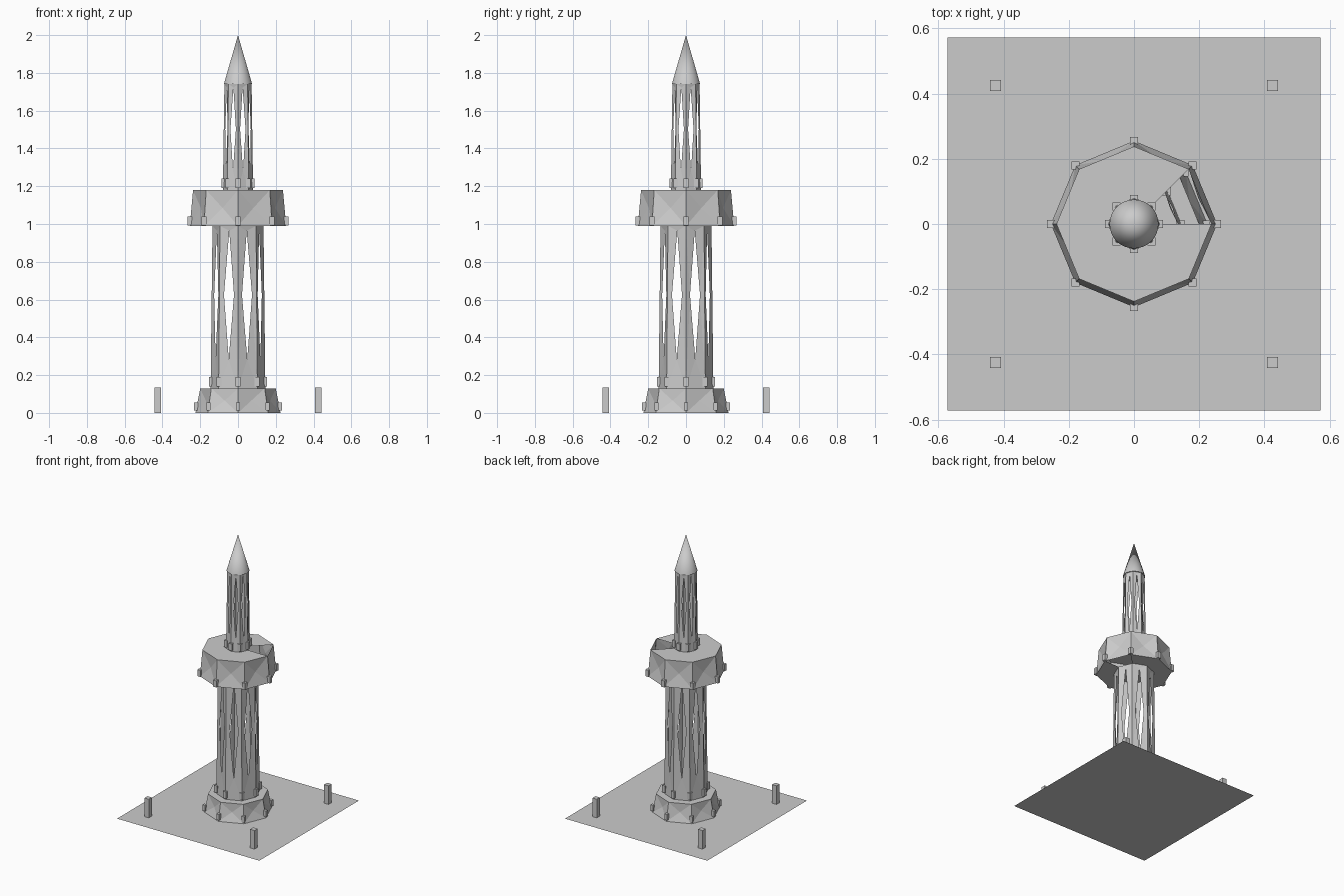
import bpy, bmesh, math
from mathutils import Vector

if "Cube" in bpy.data.objects:
    bpy.data.objects.remove(bpy.data.objects["Cube"])

stone = bpy.data.materials.new("grey stone")
stone.diffuse_color = (0.6, 0.6, 0.6, 1)
stone.use_nodes = True
stone.node_tree.nodes["Principled BSDF"].inputs["Base Color"].default_value = stone.diffuse_color


def finish(bm, name, smooth=False):
    me = bpy.data.meshes.new(name)
    bm.to_mesh(me)
    bm.free()
    me.materials.append(stone)
    ob = bpy.data.objects.new(name, me)
    bpy.context.collection.objects.link(ob)
    if smooth:
        for p in me.polygons:
            p.use_smooth = len(p.vertices) < 5
    return ob


def ring(r, z):
    return [Vector((r * math.cos(i * math.pi / 4), r * math.sin(i * math.pi / 4), z)) for i in range(8)]


def tier(name, r0, r1, z0, z1, half, low, high, recess, filled):
    """Octagonal wall: each panel folds inwards to a diamond, open or filled."""
    bm = bmesh.new()
    lo, hi = ring(r0, z0), ring(r1, z1)
    for i in range(8):
        a, b, c, d = lo[i], lo[(i + 1) % 8], hi[(i + 1) % 8], hi[i]
        inward = Vector((-(a + b).x, -(a + b).y, 0)).normalized() * recess

        def at(u, v):
            return a.lerp(b, u).lerp(d.lerp(c, u), v) + inward
        mid = (low + high) / 2
        if filled:
            tris = [(p, q, at(0.5, 0.5)) for p, q in ((a, b), (b, c), (c, d), (d, a))]
        else:
            s, e, n, w = at(.5, low), at(.5 + half, mid), at(.5, high), at(.5 - half, mid)
            tris = [(a, b, s), (b, e, s), (b, c, e), (c, n, e), (c, d, n), (d, w, n), (d, a, w), (a, s, w)]
        for t in tris:
            bm.faces.new([bm.verts.new(p) for p in t])
    bmesh.ops.remove_doubles(bm, verts=bm.verts, dist=1e-5)
    return finish(bm, name)


def cap(name, r, z, skip_first=False, up=True):
    """Octagonal floor made of eight wedges, the first optionally left open."""
    bm = bmesh.new()
    pts = ring(r, z)
    for i in range(1 if skip_first else 0, 8):
        t = [Vector((0, 0, z)), pts[i], pts[(i + 1) % 8]]
        bm.faces.new([bm.verts.new(p) for p in (t if up else t[::-1])])
    bmesh.ops.remove_doubles(bm, verts=bm.verts, dist=1e-5)
    return finish(bm, name)


def boxes(name, points, w, z0, z1):
    bm = bmesh.new()
    for p in points:
        vs = bmesh.ops.create_cube(bm, size=1)["verts"]
        for v in vs:
            v.co = Vector((v.co.x * w + p[0], v.co.y * w + p[1], v.co.z * (z1 - z0) + (z0 + z1) / 2))
    return finish(bm, name)


# Ground sheet and corner posts
bm = bmesh.new()
bmesh.ops.create_grid(bm, x_segments=1, y_segments=1, size=0.572)
finish(bm, "ground_sheet")
boxes("corner_posts", [(x, y) for x in (-.425, .425) for y in (-.425, .425)], 0.035, 0, 0.135)

# Base
tier("base_wall", 0.225, 0.2, 0, 0.13, 0, 0, 1, 0.012, True)
cap("base_top", 0.2, 0.13)
boxes("base_studs", ring(0.222, 0), 0.022, 0.012, 0.055)

# Main shaft with slender diamond openings
tier("main_shaft", 0.145, 0.135, 0.13, 0.99, 0.27, 0.18, 0.97, 0.004, False)
boxes("shaft_studs", ring(0.142, 0), 0.025, 0.14, 0.19)

# Balcony with one open wedge
tier("balcony_wall", 0.255, 0.238, 0.99, 1.18, 0, 0, 1, 0.015, True)
cap("balcony_floor", 0.255, 0.99, True, False)
cap("balcony_top", 0.238, 1.18, True)
boxes("balcony_studs", ring(0.254, 0), 0.025, 0.992, 1.04)

# Upper shaft and spire
tier("upper_shaft", 0.08, 0.072, 1.18, 1.74, 0.27, 0.18, 0.97, 0.003, False)
boxes("upper_studs", ring(0.076, 0), 0.025, 1.19, 1.24)
bm = bmesh.new()
bmesh.ops.create_cone(bm, cap_ends=True, segments=32, radius1=0.075, radius2=0, depth=0.26)
bmesh.ops.translate(bm, verts=bm.verts, vec=(0, 0, 1.87))
finish(bm, "spire", True)
